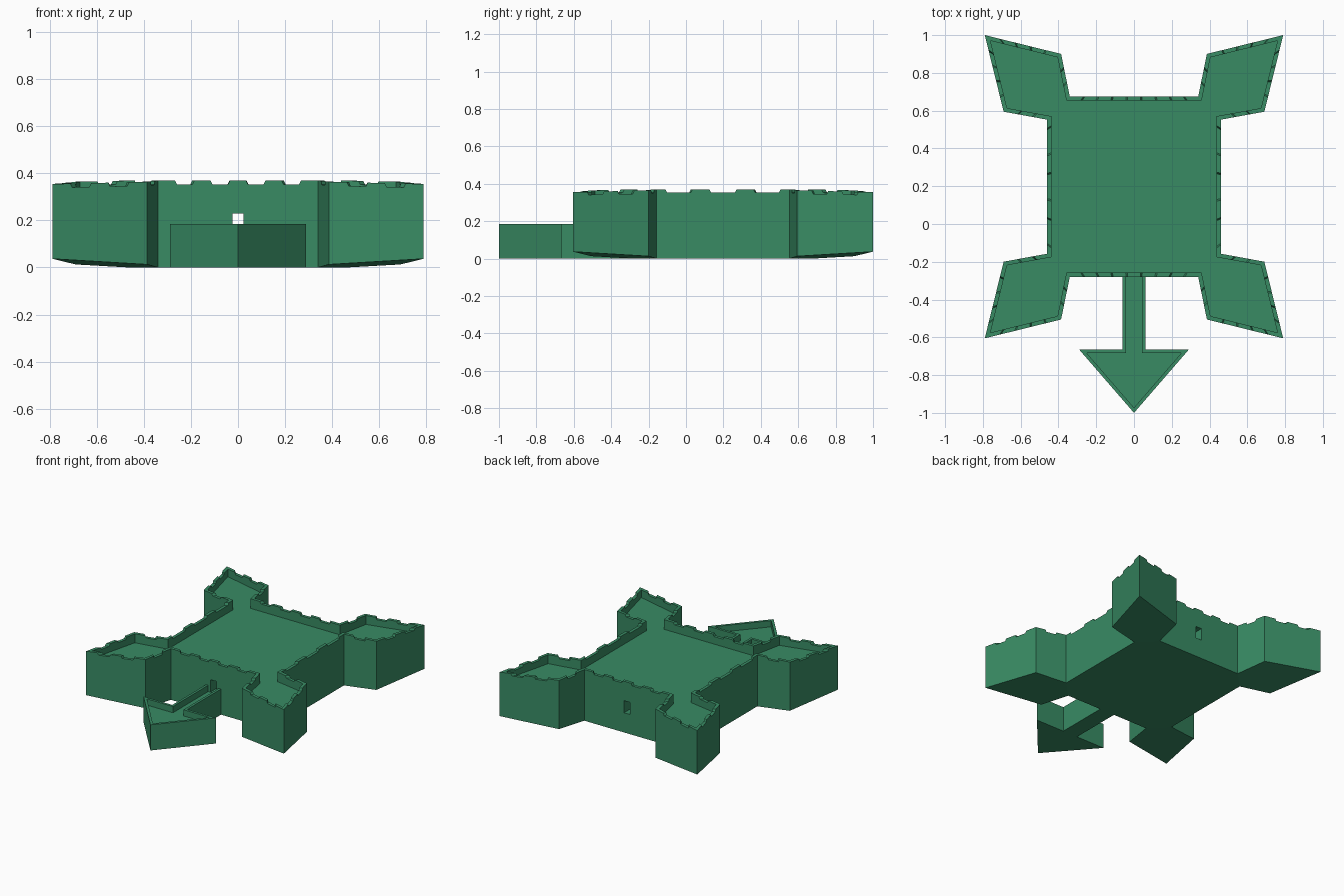
import bpy, bmesh
from mathutils import Vector

if "Cube" in bpy.data.objects:
    bpy.data.objects.remove(bpy.data.objects["Cube"])

CY = 0.1975      # centre of the fort in y
SLANT = 0.004    # slope of the notch sides
DEPTH = 0.016    # notch depth

green = bpy.data.materials.new("green")
green.diffuse_color = (0.04, 0.26, 0.127, 1)
green.use_nodes = True
green.node_tree.nodes["Principled BSDF"].inputs["Base Color"].default_value = green.diffuse_color


def inset(pts, d):
    """Offset a counter-clockwise outline inwards by d."""
    out = []
    for i, p in enumerate(pts):
        a = (p - pts[i - 1]).normalized()
        b = (pts[(i + 1) % len(pts)] - p).normalized()
        na, nb = Vector((-a.y, a.x)), Vector((-b.y, b.x))
        out.append(p + (na + nb) * d / (1 + na.dot(nb)))
    return out


def walled_block(name, outline, thick, floor, low, high, notches, bottoms):
    """Solid block with a parapet round a sunken floor."""
    bm = bmesh.new()
    inner = inset(outline, thick)
    n = len(outline)

    def face(pts):
        bm.faces.new([bm.verts.new(p) for p in pts])

    def at(p, z):
        return Vector((p.x, p.y, z))

    for i in range(n):
        j = (i + 1) % n
        length = (outline[j] - outline[i]).length
        s = SLANT / length
        prof = [(0, 0)]
        for a, b in notches(i):
            prof += [(a - s, 0), (a + s, DEPTH), (b - s, DEPTH), (b + s, 0)]
        prof.append((1, 0))
        o_top, i_top = [], []
        for t, drop in prof:
            z = high(outline[i]) * (1 - t) + high(outline[j]) * t - drop
            o_top.append(at(outline[i].lerp(outline[j], t), z))
            i_top.append(at(inner[i].lerp(inner[j], t), z))
        face([at(outline[i], low(outline[i])), at(outline[j], low(outline[j]))] + o_top[::-1])
        face([at(inner[j], floor), at(inner[i], floor)] + i_top)
        for k in range(len(prof) - 1):
            face([o_top[k], o_top[k + 1], i_top[k + 1], i_top[k]])
    face([at(p, floor) for p in inner])
    for idx in bottoms:
        face([at(outline[k], low(outline[k])) for k in reversed(idx)])
    bmesh.ops.remove_doubles(bm, verts=bm.verts, dist=1e-5)
    bmesh.ops.recalc_face_normals(bm, faces=bm.faces)
    me = bpy.data.meshes.new(name)
    bm.to_mesh(me)
    bm.free()
    me.materials.append(green)
    ob = bpy.data.objects.new(name, me)
    bpy.context.collection.objects.link(ob)
    return ob


# Fort outline: one bastion mirrored into four quadrants
bastion = [(0.46, 0.355), (0.69, 0.397), (0.79, 0.8025), (0.386, 0.703), (0.34, 0.4775)]
fort_pts = []
for sx, sy in ((1, 1), (-1, 1), (-1, -1), (1, -1)):
    q = [Vector((sx * x, sy * y)) for x, y in bastion]
    fort_pts += q if sx * sy > 0 else q[::-1]


def spread(p):
    return max(0, abs(p.x) + abs(p.y) - 0.8175)


def fort_notches(i):
    k = i % 5
    if k in (0, 3):                       # bastion flanks
        return [(1 / 3, 2 / 3)]
    if k in (1, 2):                       # bastion faces
        return [(0.2, 0.4), (0.6, 0.8)]
    if (i // 5) % 2 == 0:                 # front and back curtain walls
        return [(m / 9, (m + 1) / 9) for m in (1, 3, 5, 7)]
    return [(0.072, 0.265), (0.404, 0.596), (0.735, 0.928)]   # side walls


octagon = [k for b in range(4) for k in (5 * b, 5 * b + 4)]
fort = walled_block("fort_body", fort_pts, 0.022, 0.30,
                    lambda p: 0.048 * spread(p),
                    lambda p: 0.37 - 0.0194 * spread(p),
                    fort_notches,
                    [octagon] + [range(5 * b, 5 * b + 5) for b in range(4)])
fort.location.y = CY

# Arrow-shaped outwork with its causeway, ending inside the front wall
half = [(0.06, -0.25), (0.06, -0.665), (0.29, -0.665)]
arrow = [Vector((-x, y)) for x, y in half] + [Vector((0, -1.0))] + \
        [Vector((x, y)) for x, y in half[::-1]]
outwork = walled_block("outwork", arrow, 0.018, 0.14,
                       lambda p: 0.0, lambda p: 0.185, lambda i: [],
                       [range(len(arrow))])

# Gate passage cut from front to back
bpy.ops.mesh.primitive_cube_add(size=1, location=(0, CY, 0.186))
cutter = bpy.context.object
cutter.name = "gate_cutter"
cutter.scale = (0.046, 0.97, 0.088)
cutter.hide_render = True
cutter.display_type = 'WIRE'
for ob in (fort, outwork):
    mod = ob.modifiers.new("gate", 'BOOLEAN')
    mod.operation = 'DIFFERENCE'
    mod.solver = 'EXACT'
    mod.object = cutter
